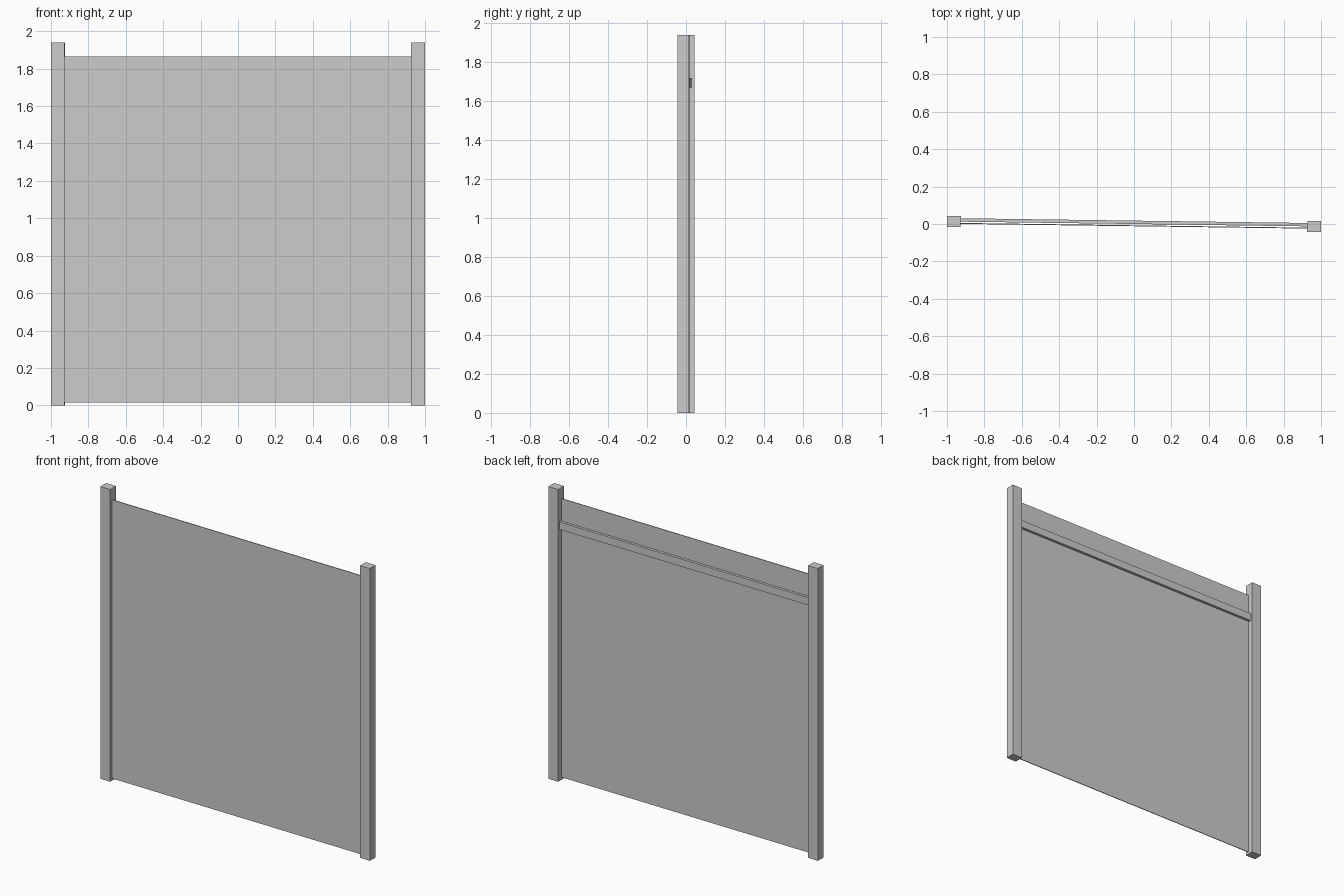
import bpy
import math
from mathutils import Matrix

cube = bpy.data.objects.get("Cube")
if cube:
    bpy.data.objects.remove(cube, do_unlink=True)

# One plain grey for the whole screen
grey = bpy.data.materials.new("plain_grey")
grey.use_nodes = True
colour = (0.6, 0.6, 0.6, 1)
grey.diffuse_color = colour
grey.node_tree.nodes["Principled BSDF"].inputs["Base Color"].default_value = colour

# The whole fence section is turned very slightly about the vertical
TURN = Matrix.Rotation(math.radians(-0.78), 4, 'Z')

HALF_WIDTH = 0.9995
POST_WIDTH = 0.073
POST_DEPTH = 0.06
POST_HEIGHT = 1.94
INNER = HALF_WIDTH - POST_WIDTH


def box(name, x, y, z):
    """Box given by its (min, max) range on each axis."""
    bpy.ops.mesh.primitive_cube_add(size=1)
    obj = bpy.context.object
    obj.name = name
    size = [b - a for a, b in (x, y, z)]
    centre = [(a + b) / 2 for a, b in (x, y, z)]
    place = Matrix.Translation(centre) @ Matrix.Diagonal((*size, 1))
    obj.data.transform(TURN @ place)
    obj.data.materials.append(grey)
    return obj


# Square posts at both ends
for side, name in ((-1, "right_post"), (1, "left_post")):
    xs = sorted((side * INNER, side * HALF_WIDTH))
    box(name, xs, (-POST_DEPTH / 2, POST_DEPTH / 2), (0, POST_HEIGHT))

# Thin panel set towards the front of the posts
box("panel", (-INNER, INNER), (-0.012, -0.007), (0.015, 1.865))

# Horizontal rail behind the panel
box("back_rail", (-INNER, INNER), (0.0, 0.018), (1.67, 1.72))
